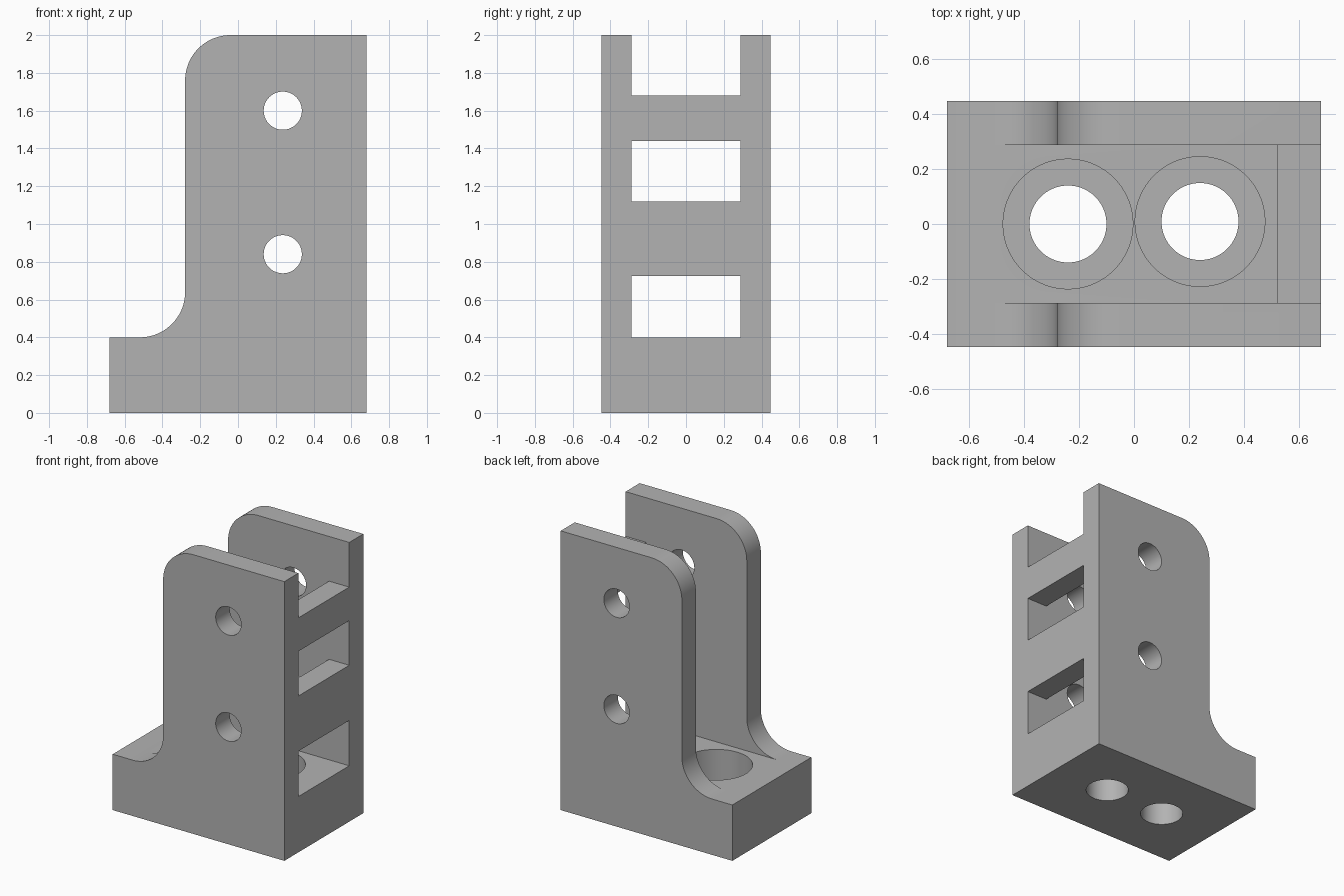
import bpy
import bmesh
from math import sin, cos, pi, radians
from mathutils import Matrix, Vector

if "Cube" in bpy.data.objects:
    bpy.data.objects.remove(bpy.data.objects["Cube"], do_unlink=True)

HALF_X, HALF_Y, HEIGHT = 0.68, 0.447, 2.0
INNER_Y = 0.288      # half width of the central channel
BASE_Z = 0.4         # top of the foot
WALL_X = -0.28       # open edge of the side walls
PLATE_X = 0.52       # inner face of the slotted plate
R = 0.24             # radius of both wall curves

grey = bpy.data.materials.new("plain grey")
grey.use_nodes = True
grey.diffuse_color = (0.45, 0.45, 0.45, 1)
grey.node_tree.nodes["Principled BSDF"].inputs["Base Color"].default_value = (0.45, 0.45, 0.45, 1)


def finish(bm, name):
    bmesh.ops.recalc_face_normals(bm, faces=bm.faces[:])
    mesh = bpy.data.meshes.new(name)
    bm.to_mesh(mesh)
    bm.free()
    mesh.materials.append(grey)
    ob = bpy.data.objects.new(name, mesh)
    bpy.context.collection.objects.link(ob)
    return ob


def arc(cx, cz, start, end, steps=24):
    angles = [radians(start + (end - start) * i / steps) for i in range(steps + 1)]
    return [(cx + R * cos(a), cz + R * sin(a)) for a in angles]


def box(name, low, high):
    low, high = Vector(low), Vector(high)
    bm = bmesh.new()
    bmesh.ops.create_cube(bm, size=1)
    bmesh.ops.scale(bm, vec=high - low, verts=bm.verts)
    bmesh.ops.translate(bm, vec=(low + high) / 2, verts=bm.verts)
    return finish(bm, name)


def cylinder(name, centre, radius, depth, along_y=False):
    turn = Matrix.Rotation(pi / 2, 4, "X") if along_y else Matrix()
    bm = bmesh.new()
    bmesh.ops.create_cone(bm, cap_ends=True, segments=72, radius1=radius, radius2=radius,
                          depth=depth, matrix=Matrix.Translation(centre) @ turn)
    return finish(bm, name)


def cut(target, cutter):
    cutter.hide_render = True
    mod = target.modifiers.new("cut", "BOOLEAN")
    mod.operation = "DIFFERENCE"
    mod.solver = "EXACT"
    mod.object = cutter
    bpy.context.view_layer.objects.active = target
    bpy.ops.object.modifier_apply(modifier=mod.name)
    bpy.data.objects.remove(cutter, do_unlink=True)


# Side profile of the bracket, extruded across its width
profile = [(-HALF_X, 0), (HALF_X, 0), (HALF_X, HEIGHT)]
profile += arc(WALL_X + R, HEIGHT - R, 90, 180)
profile += arc(WALL_X - R, BASE_Z + R, 0, -90)
profile += [(-HALF_X, BASE_Z)]
bm = bmesh.new()
face = bm.faces.new([bm.verts.new((x, -HALF_Y, z)) for x, z in profile])
side = bmesh.ops.extrude_face_region(bm, geom=[face])
moved = [v for v in side["geom"] if isinstance(v, bmesh.types.BMVert)]
bmesh.ops.translate(bm, vec=(0, 2 * HALF_Y, 0), verts=moved)
bracket = finish(bm, "slotted_bracket")

# Channel between the two walls
cut(bracket, box("channel_cutter", (-0.9, -INNER_Y, BASE_Z), (PLATE_X, INNER_Y, 2.2)))

# Windows through the plate, leaving two cross bars
for low, high in ((BASE_Z, 0.725), (1.12, 1.44), (1.68, 2.2)):
    cut(bracket, box("window_cutter", (PLATE_X - 0.1, -INNER_Y, low), (0.9, INNER_Y, high)))

# Counterbored bolt holes in the foot
for x, y in ((-0.24, 0), (0.24, 0.009)):
    cut(bracket, cylinder("bore_cutter", (x, y, 0.176 + 0.15), 0.236, 0.3))
    cut(bracket, cylinder("bolt_cutter", (x, y, 0.1), 0.14, 0.4))

# Pin holes through both walls
for z in (0.84, 1.6):
    cut(bracket, cylinder("pin_cutter", (0.237, 0, z), 0.101, 1.2, along_y=True))

# Smooth curves with crisp edges
bpy.ops.object.select_all(action="DESELECT")
bracket.select_set(True)
bpy.context.view_layer.objects.active = bracket
bpy.ops.object.shade_smooth_by_angle(angle=radians(25))
